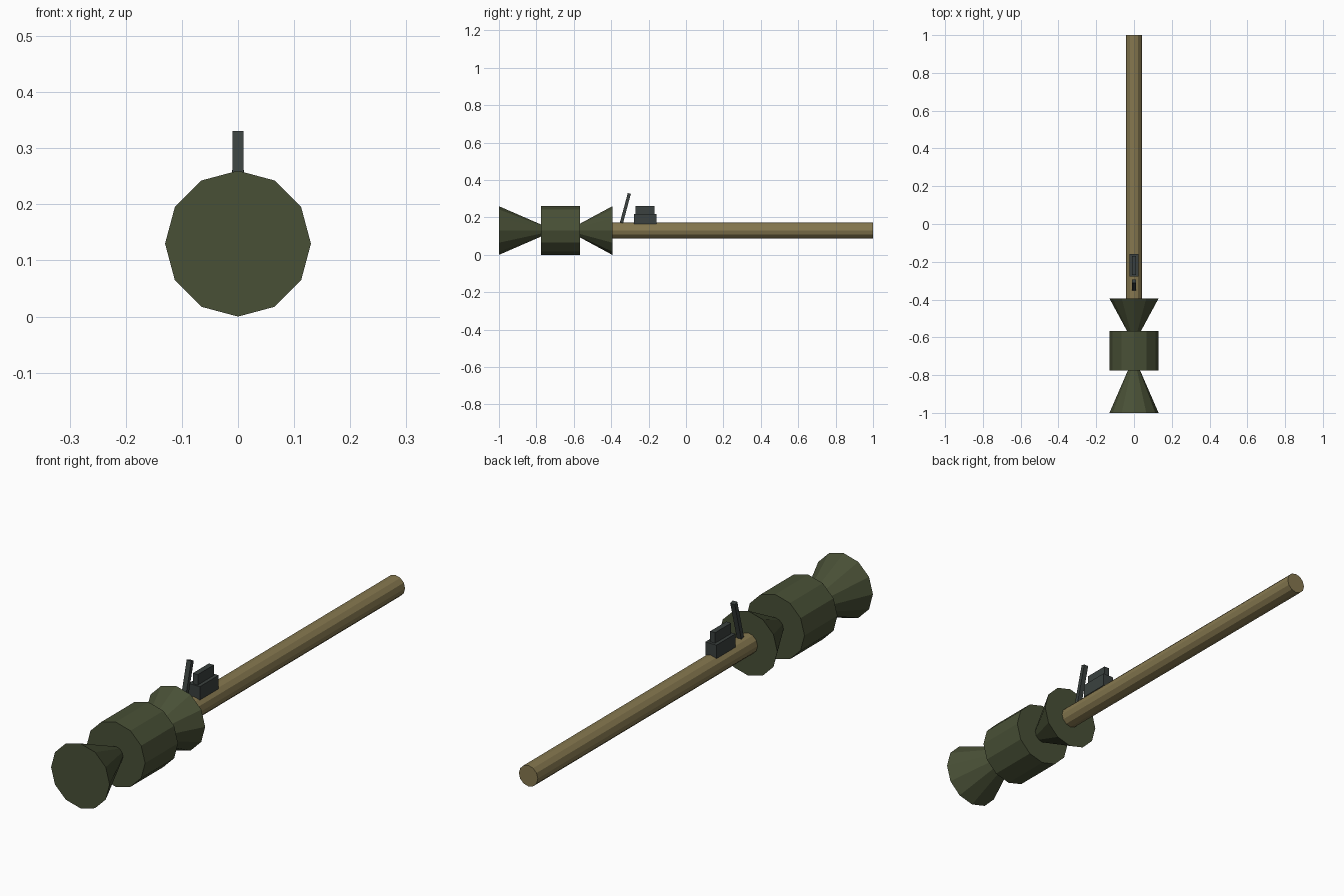
import bpy, bmesh, math
from mathutils import Matrix, Vector

if "Cube" in bpy.data.objects:
    bpy.data.objects.remove(bpy.data.objects["Cube"])

AXIS_Z = 0.13   # height of the long axis
SIDES = 12


def material(name, rgb):
    m = bpy.data.materials.new(name)
    m.diffuse_color = (*rgb, 1)
    m.use_nodes = True
    m.node_tree.nodes["Principled BSDF"].inputs["Base Color"].default_value = m.diffuse_color
    return m


olive = material("olive green", (0.066, 0.080, 0.037))
tan = material("tan brown", (0.235, 0.186, 0.078))
gunmetal = material("dark grey", (0.043, 0.053, 0.050))


def finish(name, bm, mat):
    bmesh.ops.recalc_face_normals(bm, faces=bm.faces)
    mesh = bpy.data.meshes.new(name)
    bm.to_mesh(mesh)
    bm.free()
    mesh.materials.append(mat)
    ob = bpy.data.objects.new(name, mesh)
    bpy.context.collection.objects.link(ob)
    return ob


def frustum(name, y0, r0, y1, r1, mat):
    """Twelve-sided closed frustum along y, with a corner pointing up."""
    bm = bmesh.new()
    rings = []
    for y, r in ((y0, r0), (y1, r1)):
        rings.append([bm.verts.new((r * math.sin(a), y, AXIS_Z + r * math.cos(a)))
                      for a in (2 * math.pi * i / SIDES for i in range(SIDES))])
    a, b = rings
    bm.faces.new(a)
    bm.faces.new(b)
    for i in range(SIDES):
        j = (i + 1) % SIDES
        bm.faces.new((a[i], a[j], b[j], b[i]))
    return finish(name, bm, mat)


def box(name, centre, size, mat, tilt=0):
    bm = bmesh.new()
    bmesh.ops.create_cube(bm, size=1)
    bm.transform(Matrix.Translation(Vector(centre)) @ Matrix.Rotation(tilt, 4, 'X')
                 @ Matrix.Diagonal((*size, 1)))
    return finish(name, bm, mat)


# Head: flared nose, drum and flared collar
frustum("nose_cone", -1.0, 0.13, -0.77, 0.03, olive)
frustum("drum", -0.775, 0.13, -0.566, 0.13, olive)
frustum("rear_collar", -0.57, 0.035, -0.394, 0.13, olive)

# Long tube
frustum("tube", -0.40, 0.042, 1.0, 0.042, tan)

# Sight: stepped block and a post leaning backwards
box("sight_base", (0, -0.218, 0.192), (0.05, 0.12, 0.054), gunmetal)
box("sight_top", (0, -0.22, 0.239), (0.022, 0.102, 0.044), gunmetal)
box("sight_post", (0, -0.324, 0.25), (0.02, 0.017, 0.162), gunmetal, -math.radians(15))
